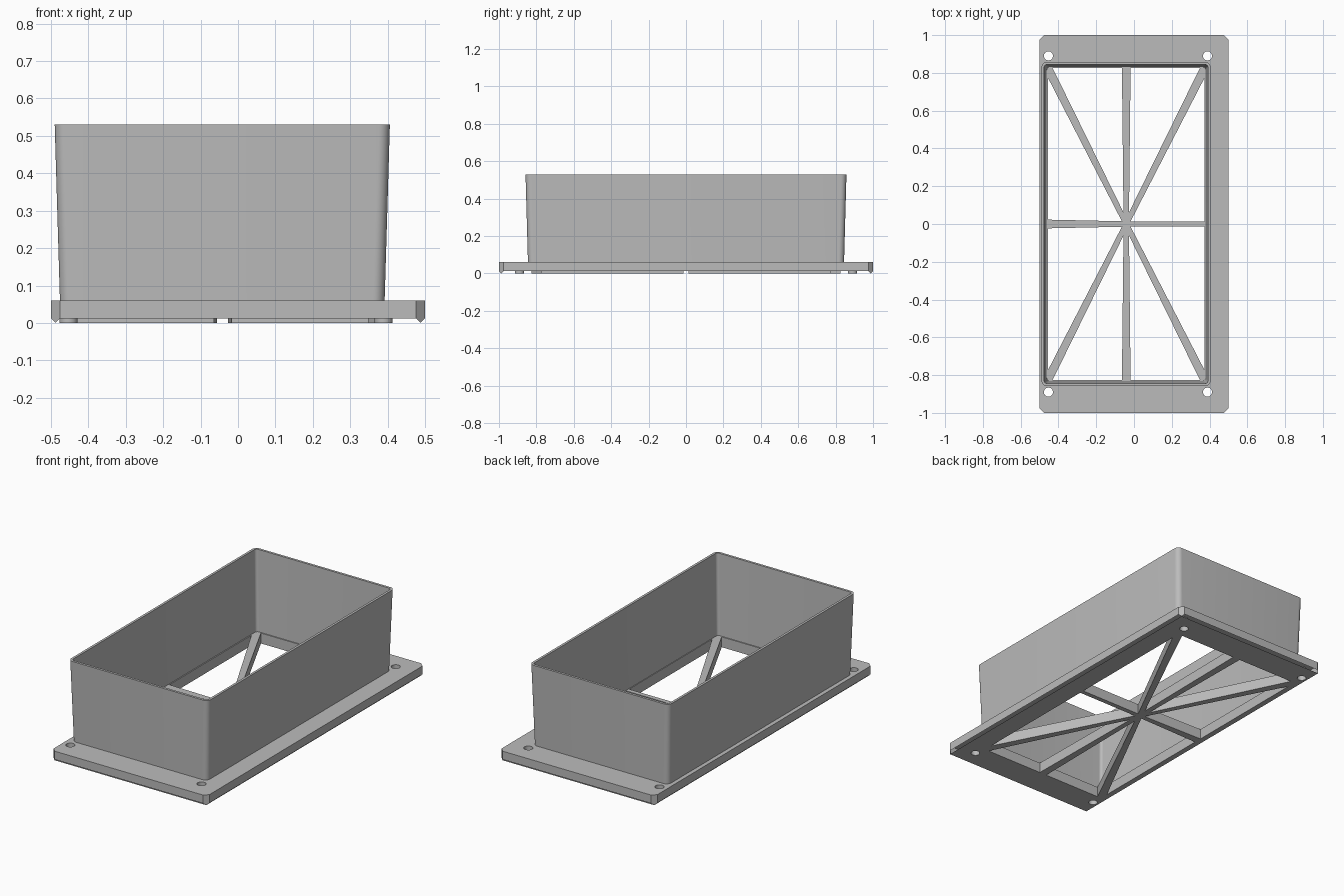
import bpy, bmesh, math
from mathutils import Vector
from mathutils.geometry import intersect_line_line

if "Cube" in bpy.data.objects:
    bpy.data.objects.remove(bpy.data.objects["Cube"])

grey = bpy.data.materials.new("light_grey")
grey.use_nodes = True
grey.diffuse_color = (0.5, 0.5, 0.5, 1)
grey.node_tree.nodes["Principled BSDF"].inputs["Base Color"].default_value = (0.5, 0.5, 0.5, 1)

PLATE_TOP = 0.06
CHAMFER = 0.012
CX = -0.041                      # centre of the duct opening
HALF_X, HALF_Y = 0.415, 0.825    # half size of the opening


def to_object(bm, name):
    bmesh.ops.recalc_face_normals(bm, faces=bm.faces)
    mesh = bpy.data.meshes.new(name)
    bm.to_mesh(mesh)
    bm.free()
    mesh.materials.append(grey)
    obj = bpy.data.objects.new(name, mesh)
    bpy.context.collection.objects.link(obj)
    return obj


def prism(bm, points, z0, z1):
    rings = [[bm.verts.new((x, y, z)) for x, y in points] for z in (z0, z1)]
    n = len(points)
    bm.faces.new(rings[0][::-1])
    bm.faces.new(rings[1])
    for i in range(n):
        j = (i + 1) % n
        bm.faces.new((rings[0][i], rings[0][j], rings[1][j], rings[1][i]))


# Mounting plate: cut corners and chamfered lower edges
bm = bmesh.new()
for sx in (-1, 1):
    for sy in (-1, 1):
        bm.verts.new((sx * (0.5 - CHAMFER), sy * (1 - CHAMFER), 0))
        for z in (CHAMFER, PLATE_TOP):
            bm.verts.new((sx * 0.5, sy * (1 - 2 * CHAMFER), z))
            bm.verts.new((sx * (0.5 - 2 * CHAMFER), sy, z))
bmesh.ops.convex_hull(bm, input=bm.verts)
bmesh.ops.dissolve_limit(bm, angle_limit=0.02, verts=bm.verts, edges=bm.edges)
plate = to_object(bm, "mounting_plate")

# Cutter: eight triangular windows that leave tapered spokes between them
bm = bmesh.new()
directions = [(1, 0), (1, 1), (0, 1), (-1, 1), (-1, 0), (-1, -1), (0, -1), (1, -1)]
ends = [Vector((dx * HALF_X, dy * HALF_Y, 0)) for dx, dy in directions]


def spoke_edge(i, side):
    end = ends[i]
    normal = Vector((-end.y, end.x, 0)).normalized() * side
    tip = 0.013 if i == 0 else 0.023
    return normal * 0.014, end + normal * tip


for i in range(8):
    j = (i + 1) % 8
    e1, e2, wall = spoke_edge(i, 1), spoke_edge(j, -1), (ends[i], ends[j])
    corners = [intersect_line_line(*p, *q)[0] for p, q in ((e1, e2), (e1, wall), (e2, wall))]
    prism(bm, [(c.x + CX, c.y) for c in corners], -0.1, 0.2)

# Cutter: four screw holes
for x in (-0.453, 0.389):
    for y in (-0.89, 0.89):
        prism(bm, [(x + 0.024 * math.cos(k * math.tau / 32),
                    y + 0.024 * math.sin(k * math.tau / 32)) for k in range(32)], -0.1, 0.2)
cutter = to_object(bm, "opening_cutter")
cutter.hide_render = True
boolean = plate.modifiers.new("openings", "BOOLEAN")
boolean.operation = "DIFFERENCE"
boolean.solver = "EXACT"
boolean.object = cutter
bpy.context.view_layer.objects.active = plate
plate.select_set(True)
bpy.ops.object.modifier_apply(modifier="openings")
bpy.data.objects.remove(cutter)

# Leave the chamfered strip under each plate edge open
bm = bmesh.new()
bm.from_mesh(plate.data)
bm.normal_update()
strips = [f for f in bm.faces if -0.95 < f.normal.z < -0.1]
bmesh.ops.delete(bm, geom=strips, context="FACES")
bm.to_mesh(plate.data)
bm.free()


# Flared duct wall: rounded rectangles joined from outside to inside
def rounded_ring(bm, hx, hy, radius, z):
    ring = []
    for q, (sx, sy) in enumerate(((1, 1), (-1, 1), (-1, -1), (1, -1))):
        for k in range(9):
            a = (q + k / 8) * math.pi / 2
            ring.append(bm.verts.new((CX - 0.001 + sx * (hx - radius) + radius * math.cos(a),
                                      sy * (hy - radius) + radius * math.sin(a), z)))
    return ring


bm = bmesh.new()
rings = [rounded_ring(bm, *p) for p in (
    (0.434, 0.845, 0.03, PLATE_TOP), (0.448, 0.858, 0.03, 0.53),
    (0.434, 0.844, 0.016, 0.53), (0.42, 0.831, 0.016, PLATE_TOP))]
for a, b in zip(rings, rings[1:] + rings[:1]):
    for i in range(len(a)):
        j = (i + 1) % len(a)
        bm.faces.new((a[i], a[j], b[j], b[i]))
duct = to_object(bm, "duct_wall")

for obj in (plate, duct):
    bpy.ops.object.select_all(action="DESELECT")
    obj.select_set(True)
    bpy.context.view_layer.objects.active = obj
    bpy.ops.object.shade_smooth_by_angle(angle=math.radians(30))
